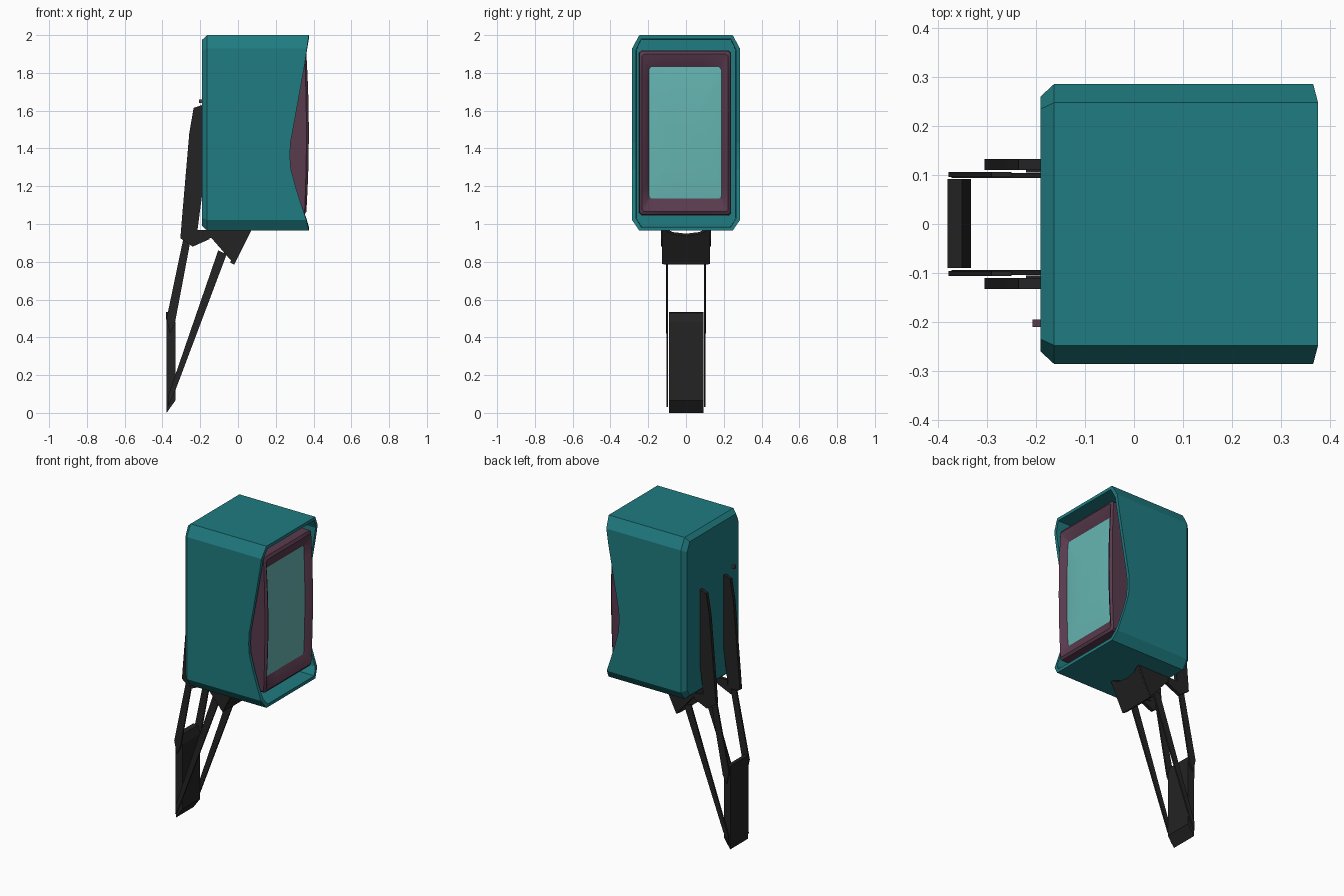
import bpy, bmesh
from mathutils import Vector

if "Cube" in bpy.data.objects:
    bpy.data.objects.remove(bpy.data.objects["Cube"])


def material(name, rgb):
    m = bpy.data.materials.new(name)
    m.diffuse_color = (*rgb, 1)
    m.use_nodes = True
    m.node_tree.nodes["Principled BSDF"].inputs["Base Color"].default_value = m.diffuse_color
    return m


TEAL = material("teal", (0.014, 0.2, 0.22))
GLASS = material("glass", (0.13, 0.46, 0.44))
PURPLE = material("purple", (0.1, 0.043, 0.075))
BLACK = material("black", (0.017, 0.017, 0.017))


def finish(name, bm, mat, smooth=False):
    bmesh.ops.recalc_face_normals(bm, faces=bm.faces)
    me = bpy.data.meshes.new(name)
    bm.to_mesh(me)
    bm.free()
    ob = bpy.data.objects.new(name, me)
    bpy.context.collection.objects.link(ob)
    me.materials.append(mat)
    if smooth:
        bpy.context.view_layer.objects.active = ob
        ob.select_set(True)
        bpy.ops.object.shade_smooth_by_angle(angle=0.6)
        ob.select_set(False)
    return ob


def loft(name, rings, mat, caps=(True, True), smooth=False):
    bm = bmesh.new()
    loops = [[bm.verts.new(p) for p in r] for r in rings]
    n = len(loops[0])
    for a, b in zip(loops, loops[1:]):
        for i in range(n):
            j = (i + 1) % n
            bm.faces.new((a[i], a[j], b[j], b[i]))
    if caps[0]:
        bm.faces.new(loops[0])
    if caps[1]:
        bm.faces.new(loops[-1])
    return finish(name, bm, mat, smooth)


def slab(name, pts, vec, mat=BLACK):
    a = [Vector(p) for p in pts]
    return loft(name, [a, [p + Vector(vec) for p in a]], mat)


def side_plate(name, profile, y0, y1):
    """Profile in x, z extruded in y, mirrored to both sides."""
    for s, tag in ((-1, "front"), (1, "back")):
        slab(f"{name}_{tag}", [(x, s * y0, z) for x, z in profile], (0, s * (y1 - y0), 0))


# housing shell: octagon sections along x, with scooped side edges at the open end
SCOOP = [(0.965, .375), (1.02, .362), (1.10, .336), (1.18, .31), (1.29, .28), (1.36, .275),
         (1.43, .278), (1.605, .31), (1.845, .353), (1.93, .365), (2.0, .375)]


def octagon(inset, x=None):
    half, side = [], 0.285 - inset
    for z, fx in SCOOP:
        y = 0.247 - inset * 0.5 if z in (0.965, 2.0) else side
        zz = min(max(z, 0.965 + inset), 2.0 - inset)
        if z in (1.02, 1.93):
            zz += inset * 0.5 * (1 if z < 1.5 else -1)
        half.append((fx if x is None else x, y, zz))
    return half + [(px, -py, pz) for px, py, pz in reversed(half)]


loft("housing", [octagon(.025, -.19), octagon(0, -.163), octagon(0), octagon(.02),
                 octagon(.022, .2)], TEAL)


# bezel: bulging frame that falls inwards to the screen
def frame(hy, z0, z1, xc, xe, n=8, corner=0.012):
    pts, cz, hz = [], (z0 + z1) / 2, (z1 - z0) / 2

    def put(u, v):
        # u, v in -1..1; x bulges along the long sides
        k = 1 - v * v
        pts.append((xe + (xc - xe) * k, -.005 + u * hy, cz + v * hz))
    cu, cv = 1 - corner / hy, 1 - corner / hz
    for a in range(n + 1):
        put(1, -cv + 2 * cv * a / n)
    for a in range(5):
        put(cu - 2 * cu * a / 4, 1)
    for a in range(n + 1):
        put(-1, cv - 2 * cv * a / n)
    for a in range(5):
        put(-cu + 2 * cu * a / 4, -1)
    return pts


inner = frame(.192, 1.135, 1.83, .343, .335)
loft("bezel", [frame(.243, 1.045, 1.92, .19, .19), frame(.24, 1.05, 1.917, .362, .352),
               frame(.228, 1.065, 1.90, .375, .362), frame(.21, 1.10, 1.865, .366, .352),
               inner], PURPLE, (True, False), True)
mid = frame(.12, 1.27, 1.69, .35, .346)
loft("screen", [inner, mid], GLASS, (False, True), True)

# back rails
side_plate("back_rail", [(-.235, 1.615), (-.19, 1.63), (-.188, 1.17), (-.215, .965),
                         (-.15, .955), (-.15, .92), (-.24, .88), (-.305, .925),
                         (-.295, 1.05), (-.258, 1.48)], .11, .132)

# hinge under the housing: two cheeks and a sagging cross plate
side_plate("hinge_cheek", [(-.22, .967), (.07, .967), (-.02, .787), (-.14, .925), (-.22, .935)],
           .105, .127)
top = [(-.11, .965), (-.07, .945), (0, .937), (.07, .945), (.11, .965)]


def on_slope(y, z):
    return (-.02 + (z - .785) * .5, y, z)


slab("hinge_cross_plate", [on_slope(y, z) for y, z in top]
     + [on_slope(.12, .785), on_slope(-.12, .785)], (-.022, 0, .012))

# arms
side_plate("upper_arm", [(-.29, .92), (-.25, .92), (-.335, .47), (-.36, .42), (-.378, .5)],
           .096, .106)
side_plate("lower_arm", [(-.105, .86), (-.06, .84), (-.335, .11), (-.372, .03), (-.37, .09)],
           .094, .104)

# foot plate
slab("foot_plate", [(-.38, -.09, .535), (-.35, -.09, .53), (-.332, -.09, .48),
                    (-.332, -.09, .065), (-.378, -.09, 0)], (0, .182, 0))

# small knob on the back
slab("back_knob", [(-.207, -.21, 1.64), (-.207, -.195, 1.64), (-.207, -.195, 1.66),
                   (-.207, -.21, 1.66)], (.02, 0, 0), PURPLE)
